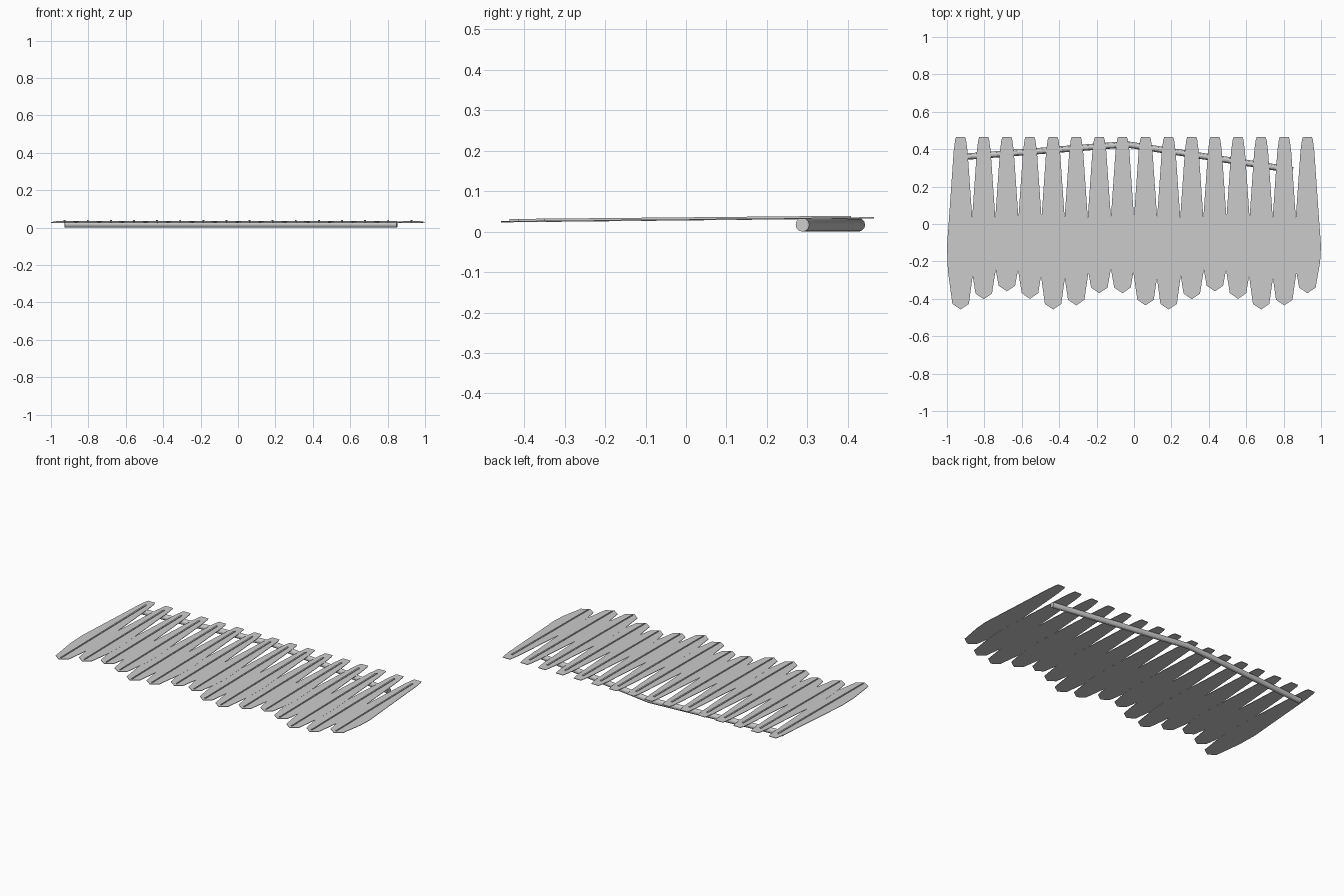
import bpy, bmesh

if "Cube" in bpy.data.objects:
    bpy.data.objects.remove(bpy.data.objects["Cube"])

COUNT, STEP = 16, 2 * 0.927 / 15
TIPS = [-0.457, -0.402, -0.36, -0.40, -0.457, -0.435, -0.37, -0.37,
        -0.435, -0.457, -0.402, -0.36, -0.40, -0.457, -0.435, -0.37]


def slab(name, outline, x, z_of_y, thick):
    """Thin slab from an xy outline, following a sloped height."""
    bm = bmesh.new()
    f = bm.faces.new([bm.verts.new((x + px, py, z_of_y(py) - thick / 2)) for px, py in outline])
    bm.normal_update()
    if f.normal.z > 0:
        f.normal_flip()
    new = bmesh.ops.extrude_face_region(bm, geom=[f], use_keep_orig=True)
    bmesh.ops.translate(bm, vec=(0, 0, thick),
                        verts=[g for g in new["geom"] if isinstance(g, bmesh.types.BMVert)])
    bmesh.ops.recalc_face_normals(bm, faces=bm.faces)
    me = bpy.data.meshes.new(name)
    bm.to_mesh(me)
    bm.free()
    ob = bpy.data.objects.new(name, me)
    bpy.context.collection.objects.link(ob)
    return ob


def mirrored(half):
    return half + [(-px, py) for px, py in reversed(half) if px > 0]


for i, tip in enumerate(TIPS):
    x = -0.927 + i * STEP
    lift = 0.0004 * (i % 2)
    # Flat leaf blade: narrow at the stem, widest below the middle, blunt tip
    blade = mirrored([(0, 0.465), (0.024, 0.465), (0.029, 0.45), (0.037, 0.39), (0.062, 0.03),
                      (0.073, -0.12), (0.068, tip * 0.55), (0.044, tip + 0.03), (0, tip)])
    slab(f"leaf_{i + 1}", blade, x, lambda y: 0.0293 + lift + 0.0105 * y, 0.003)
    # Raised centre rib
    rib = [(-0.005, 0.408), (0.005, 0.408), (0.003, tip + 0.02), (-0.003, tip + 0.02)]
    slab(f"leaf_rib_{i + 1}", rib, x, lambda y: 0.0330 + 0.0095 * y, 0.005)

# Bent round stem under the leaf bases
cu = bpy.data.curves.new("stem", 'CURVE')
cu.dimensions = '3D'
cu.bevel_depth = 0.017
cu.bevel_resolution = 4
cu.use_fill_caps = True
sp = cu.splines.new('POLY')
path = [(-0.927, 0.358), (-0.04, 0.426), (0.85, 0.288)]
sp.points.add(len(path) - 1)
for p, (x, y) in zip(sp.points, path):
    p.co = (x, y, 0.017, 1)
stem = bpy.data.objects.new("stem", cu)
bpy.context.collection.objects.link(stem)
bpy.ops.object.select_all(action='DESELECT')
stem.select_set(True)
bpy.context.view_layer.objects.active = stem
bpy.ops.object.convert(target='MESH')
bpy.ops.object.shade_smooth_by_angle()
